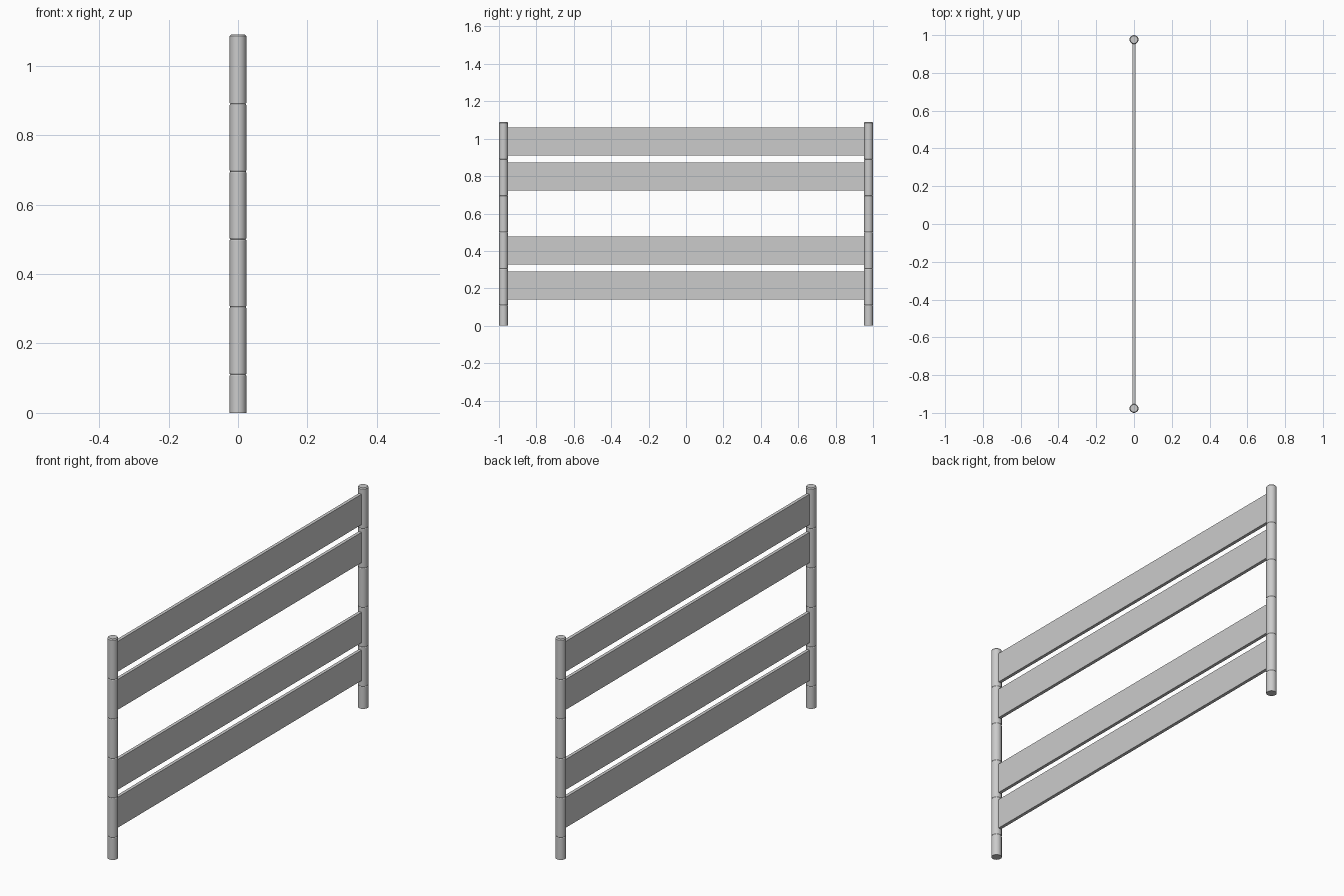
import bpy, bmesh, math

if "Cube" in bpy.data.objects:
    bpy.data.objects.remove(bpy.data.objects["Cube"])

POST_R, POST_Y, HEIGHT, SIDES = 0.024, 0.976, 1.09, 20
JOINTS = (0.11, 0.305, 0.5, 0.695, 0.89)


def add_object(name, bm):
    bmesh.ops.recalc_face_normals(bm, faces=bm.faces)
    mesh = bpy.data.meshes.new(name)
    bm.to_mesh(mesh)
    bm.free()
    obj = bpy.data.objects.new(name, mesh)
    bpy.context.collection.objects.link(obj)
    return obj


# Round post: lathed profile with a chamfered cap and fine joint grooves
def post(name, y):
    profile = [(POST_R, 0)]
    for z in JOINTS:
        profile += [(POST_R, z - 0.003), (POST_R - 0.002, z), (POST_R, z + 0.003)]
    profile += [(POST_R, HEIGHT - 0.005), (POST_R - 0.004, HEIGHT)]
    bm = bmesh.new()
    rings = []
    for r, z in profile:
        rings.append([bm.verts.new((r * math.cos(2 * math.pi * i / SIDES),
                                    y + r * math.sin(2 * math.pi * i / SIDES), z))
                      for i in range(SIDES)])
    for a, b in zip(rings, rings[1:]):
        for i in range(SIDES):
            j = (i + 1) % SIDES
            bm.faces.new((a[i], a[j], b[j], b[i]))
    bm.faces.new(rings[0])
    bm.faces.new(rings[-1])
    obj = add_object(name, bm)
    bpy.ops.object.select_all(action='DESELECT')
    obj.select_set(True)
    bpy.context.view_layer.objects.active = obj
    bpy.ops.object.shade_smooth_by_angle(angle=math.radians(30))


# Flat board spanning between the posts
def board(name, z_mid):
    bm = bmesh.new()
    bmesh.ops.create_cube(bm, size=1)
    for v in bm.verts:
        v.co.x *= 0.016
        v.co.y *= 2 * (POST_Y - POST_R + 0.004)
        v.co.z = v.co.z * 0.15 + z_mid
    add_object(name, bm)


post("front_post", -POST_Y)
post("back_post", POST_Y)
for i, z in enumerate((0.215, 0.402, 0.797, 0.985)):
    board(f"board_{i + 1}", z)
